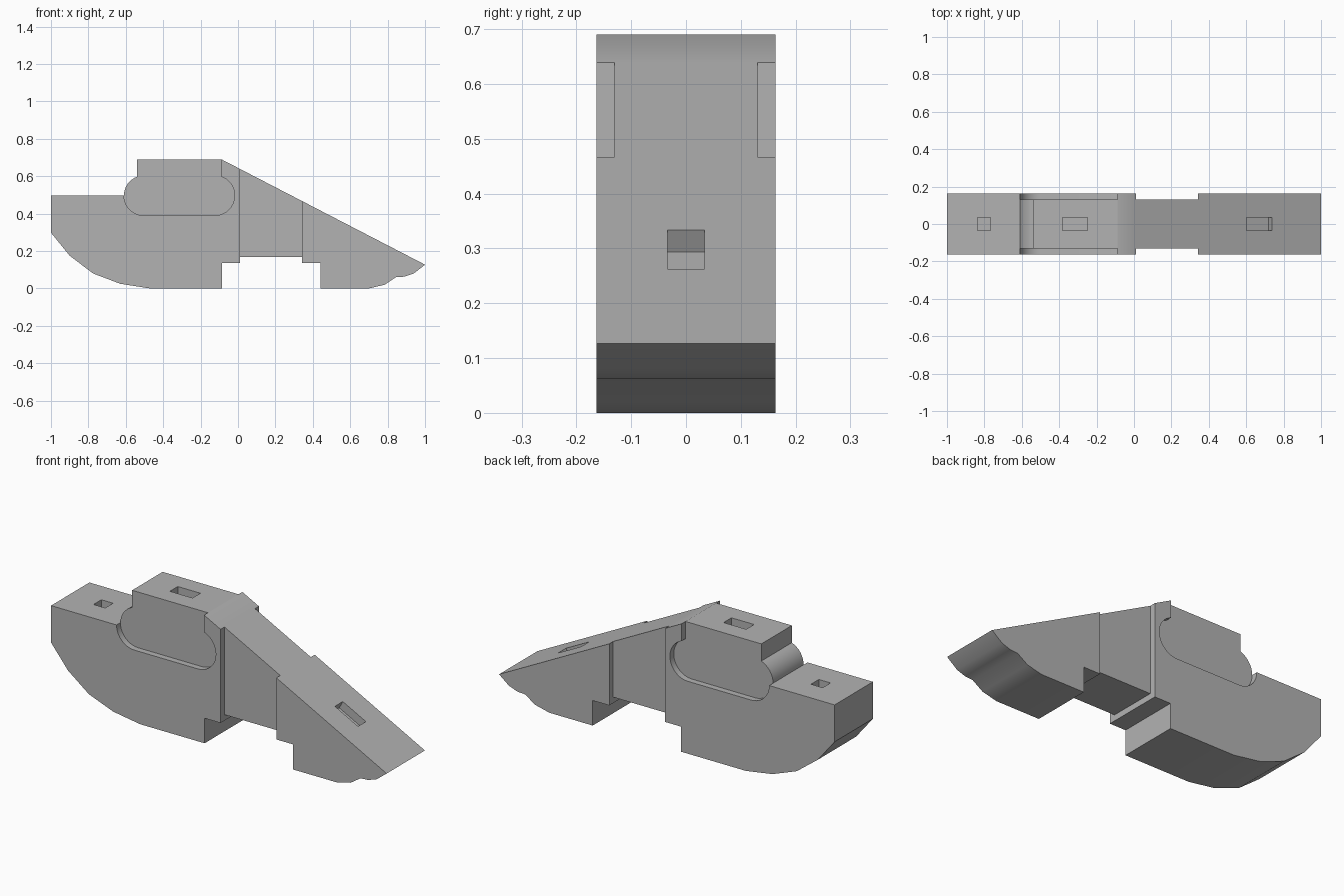
import bpy
import bmesh
import math
from mathutils import Matrix

cube = bpy.data.objects.get("Cube")
if cube:
    bpy.data.objects.remove(cube, do_unlink=True)

HALF = 0.163    # half width of the block
INNER = 0.13    # half width inside the side recesses
SLOT_Z, SLOT_R = 0.497, 0.107
SLOT_LEFT, SLOT_RIGHT = -0.503, -0.125

grey = bpy.data.materials.new("mid_grey")
grey.use_nodes = True
colour = (0.45, 0.45, 0.45, 1)
grey.diffuse_color = colour
grey.node_tree.nodes["Principled BSDF"].inputs["Base Color"].default_value = colour


def arc(cx, start, end, steps):
    """Points on a rounded slot end, angles in degrees."""
    angles = [math.radians(start + (end - start) * i / steps) for i in range(steps + 1)]
    return [(cx + SLOT_R * math.cos(a), SLOT_Z + SLOT_R * math.sin(a)) for a in angles]


def extrude_profile(name, points, y0, y1):
    """Solid made from an x-z profile running from y0 to y1."""
    bm = bmesh.new()
    face = bm.faces.new([bm.verts.new((x, y0, z)) for x, z in points])
    result = bmesh.ops.extrude_face_region(bm, geom=[face])
    moved = [v for v in result["geom"] if isinstance(v, bmesh.types.BMVert)]
    bmesh.ops.translate(bm, verts=moved, vec=(0, y1 - y0, 0))
    bmesh.ops.recalc_face_normals(bm, faces=bm.faces)
    return add_object(name, bm)


def add_object(name, bm):
    mesh = bpy.data.meshes.new(name)
    bm.to_mesh(mesh)
    bm.free()
    mesh.materials.append(grey)
    obj = bpy.data.objects.new(name, mesh)
    bpy.context.collection.objects.link(obj)
    return obj


def box_cutter(name, centre, size, tilt=0):
    bm = bmesh.new()
    bmesh.ops.create_cube(bm, size=1, matrix=Matrix.Translation(centre)
                          @ Matrix.Rotation(tilt, 4, "Y") @ Matrix.Diagonal((*size, 1)))
    return add_object(name, bm)


def cut(target, cutter):
    cutter.hide_render = True
    mod = target.modifiers.new("cut", "BOOLEAN")
    mod.operation = "DIFFERENCE"
    mod.solver = "EXACT"
    mod.object = cutter
    bpy.context.view_layer.objects.active = target
    bpy.ops.object.modifier_apply(modifier=mod.name)
    bpy.data.objects.remove(cutter, do_unlink=True)


# Main block: curved rear hull, raised cabin, sloping nose
neck = math.degrees(math.acos((-0.54 - SLOT_LEFT) / SLOT_R))
outline = [(-1, SLOT_Z), (-1, 0.298), (-0.9, 0.175), (-0.775, 0.08), (-0.63, 0.025),
           (-0.47, 0), (-0.085, 0), (-0.085, 0.135), (0.01, 0.135), (0.01, 0.167),
           (0.343, 0.167), (0.343, 0.135), (0.442, 0.135), (0.442, 0), (0.7, 0),
           (0.785, 0.02), (0.845, 0.06), (0.89, 0.063), (0.94, 0.08), (1, 0.127),
           (-0.088, 0.69), (-0.54, 0.69)]
outline += arc(SLOT_LEFT, neck, 180, 8)
body = extrude_profile("body", outline, -HALF, HALF)

# Side recesses: rounded slot with an open neck, and the straight bridge panel
slot = [(-0.7, 0.8), (-0.7, 0.56)]
slot += arc(SLOT_LEFT, 180, 270, 10)
slot += arc(SLOT_RIGHT, -90, 70, 18)
slot += [(-0.088, 0.8)]
panel = [(0.01, 0.1), (0.343, 0.1), (0.343, 0.8), (0.01, 0.8)]
for side in (-1, 1):
    for name, points in (("slot_cutter", slot), ("panel_cutter", panel)):
        cut(body, extrude_profile(name, points, side * INNER, side * 0.3))

# Small sockets in the rear deck, the cabin roof and the nose slope
slope = math.atan2(0.69 - 0.127, 1.088)
cut(body, box_cutter("deck_socket", (-0.803, 0, SLOT_Z), (0.07, 0.067, 0.09)))
cut(body, box_cutter("roof_socket", (-0.315, 0, 0.69), (0.135, 0.067, 0.09)))
cut(body, box_cutter("nose_socket", (0.67, 0, 0.298), (0.155, 0.067, 0.09), slope))

# Smooth the rounded faces, keep the edges sharp
bpy.ops.object.select_all(action="DESELECT")
body.select_set(True)
bpy.context.view_layer.objects.active = body
bpy.ops.object.shade_smooth_by_angle(angle=math.radians(30))
